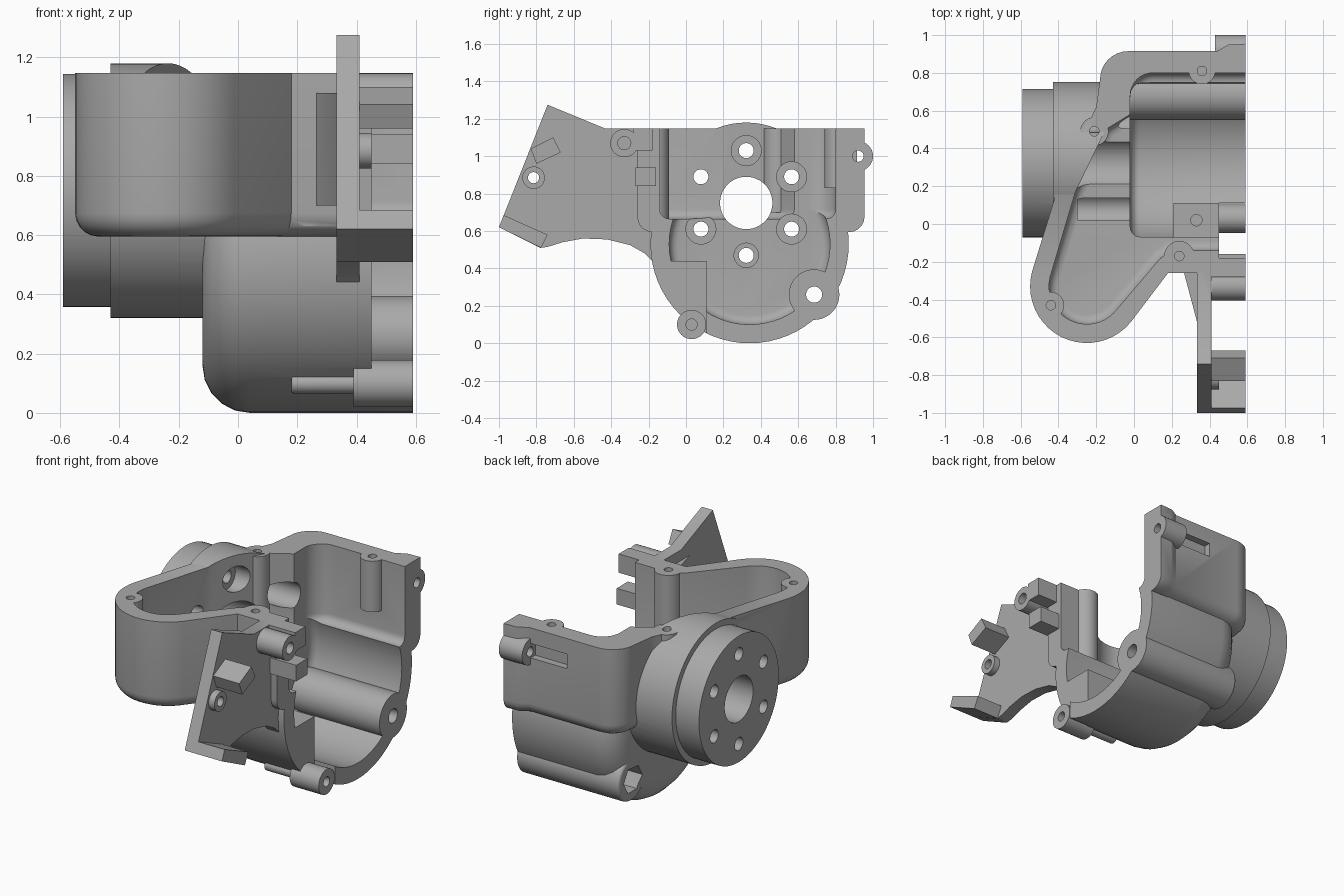
import bpy, bmesh
from math import sin, cos, radians
from mathutils import Vector

if "Cube" in bpy.data.objects:
    bpy.data.objects.remove(bpy.data.objects["Cube"])

grey = bpy.data.materials.new("cast_grey")
grey.use_nodes = True
colour = (0.4, 0.4, 0.4, 1)
grey.diffuse_color = colour
grey.node_tree.nodes["Principled BSDF"].inputs["Base Color"].default_value = colour


def arc(cx, cy, r, start, end, n=12):
    angles = [radians(start + (end - start) * i / n) for i in range(n + 1)]
    return [(cx + r * cos(a), cy + r * sin(a)) for a in angles]


def prism(name, axis, pts, lo, hi, bevel=0.0):
    """Extrude a profile along x (points y, z) or z (points x, y); bevel rounds the low cap."""
    bm = bmesh.new()

    def place(p, t):
        return Vector((t, *p)) if axis == "x" else Vector((*p, t))
    low = [bm.verts.new(place(p, lo)) for p in pts]
    high = [bm.verts.new(place(p, hi)) for p in pts]
    cap = bm.faces.new(low)
    bm.faces.new(high[::-1])
    for i in range(len(pts)):
        j = (i + 1) % len(pts)
        bm.faces.new((low[i], high[i], high[j], low[j]))
    bmesh.ops.recalc_face_normals(bm, faces=bm.faces)
    if bevel:
        bmesh.ops.bevel(bm, geom=list(cap.edges), offset=bevel, segments=5,
                        profile=0.5, affect="EDGES", clamp_overlap=False)
    mesh = bpy.data.meshes.new(name)
    bm.to_mesh(mesh)
    bm.free()
    ob = bpy.data.objects.new(name, mesh)
    bpy.context.scene.collection.objects.link(ob)
    mesh.materials.append(grey)
    return ob


def rod(name, axis, a, b, r, lo, hi, bevel=0.0, sides=48):
    return prism(name, axis, arc(a, b, r, 0, 360, sides)[:-1], lo, hi, bevel)


def box(name, x, y, z):
    return prism(name, "x", [(y[0], z[0]), (y[1], z[0]), (y[1], z[1]), (y[0], z[1])], *x)


def combine(target, op, *tools):
    bpy.context.view_layer.objects.active = target
    for tool in tools:
        mod = target.modifiers.new("shape", "BOOLEAN")
        mod.operation, mod.solver, mod.object = op, "EXACT", tool
        bpy.ops.object.modifier_apply(modifier=mod.name)
        bpy.data.objects.remove(tool)


RIM = 1.147
OPEN = 0.59
PAST = 0.7
FY, FZ = 0.322, 0.75       # flange centre
BY, BZ = 0.34, 0.53        # bowl centre

# Upper box with the side pocket, lower bowl, stepped flange
outer = ([(PAST, -0.26), (0.18, -0.26)] + arc(-0.25, -0.33, 0.3, -38, -195, 20)
         + [(-0.41, 0.17), (-0.2, 0.62)] + arc(-0.03, 0.765, 0.15, 180, 90, 8)
         + [(0.44, 0.915), (0.5, 0.95), (PAST, 0.96)])
housing = prism("gearbox_housing", "z", outer, 0.595, RIM, 0.08)
combine(housing, "UNION",
        rod("bowl", "x", BY, BZ, 0.53, -0.12, PAST, 0.16, 64),
        rod("flange", "x", FY, FZ, 0.43, -0.43, -0.05, 0, 64),
        rod("flange_face", "x", FY, FZ, 0.393, -0.59, -0.3, 0, 64))

# Hollow interior and the open corner at the front
inner = ([(0.8, -0.14), (0.2, -0.14), (0.14, -0.18)]
         + arc(-0.25, -0.33, 0.2, -38, -195, 20)
         + [(-0.31, 0.17), (-0.15, 0.5), (-0.02, 0.58)]
         + arc(0.1, 0.68, 0.12, 180, 90, 8) + [(0.8, 0.8)])
combine(housing, "DIFFERENCE",
        prism("pocket_cavity", "z", inner, 0.665, 1.4, 0.05),
        rod("bowl_cavity", "x", BY, BZ, 0.43, -0.02, 0.8, 0.05, 64),
        box("front_opening", (0.45, 0.9), (-0.6, 0.11), (-0.2, 1.4)))

# Screw posts, bolt tube, ear, lower boss and inner block
posts = [(-0.44, -0.43, 0.07, 0.63), (0.24, -0.17, 0.08, 0.63),
         (-0.21, 0.49, 0.075, 0.7), (0.36, 0.81, 0.07, 0.83)]
combine(housing, "UNION",
        *[rod("post", "z", x, y, r, z, RIM) for x, y, r, z in posts],
        rod("bolt_tube", "x", 0.685, 0.26, 0.135, -0.11, PAST, 0.02),
        rod("ear", "x", 0.92, 1.0, 0.08, 0.43, PAST),
        rod("lower_boss", "x", 0.03, 0.1, 0.078, 0.39, PAST),
        rod("lower_pin", "x", 0.03, 0.1, 0.035, 0.18, 0.42, 0.01),
        prism("inner_block", "x", [(-0.13, 0.44), (0.11, 0.44), (0.11, 0.08),
                                   (0, 0.14), (-0.13, 0.3)], 0.21, 0.45))

# Flange bore and six counterbored bolt holes
holes = [rod("bore", "x", FY, FZ, 0.14, -PAST, 0.1)]
for i in range(6):
    y, z = arc(FY, FZ, 0.28, 30 + 60 * i, 0, 1)[0]
    holes.append(rod("bolt_hole", "x", y, z, 0.04, -PAST, 0.1))
    r = 0.065 if i == 4 else 0.08
    holes.append(rod("counterbore", "x", y, z, r, -0.3, 0.05))

# Rim screw holes, tube bore with hexagonal nut seat, ear slot, open-side trim
holes += [rod("screw_hole", "z", x, y, 0.025, 0.9, 1.3, 0, 24) for x, y, r, z in posts]
holes += [rod("tube_bore", "x", 0.685, 0.26, 0.043, -0.3, 0.8),
          rod("nut_seat", "x", 0.685, 0.26, 0.085, -0.3, 0.0, 0, 6),
          rod("ear_bore", "x", 0.92, 1.0, 0.03, 0.3, 0.8, 0, 24),
          rod("boss_bore", "x", 0.03, 0.1, 0.03, 0.25, 0.8, 0, 24),
          rod("block_hole", "z", 0.33, 0.02, 0.03, 0.34, 0.5, 0, 24),
          box("ear_slot", (0.18, 0.43), (0.87, 1.1), (0.96, 1.05)),
          box("side_trim", (OPEN, 1), (-2, 2), (-1, 2))]
combine(housing, "DIFFERENCE", *holes)

# Front mounting bracket with gusset, clips and bosses
plate = [(-0.74, 1.275), (-0.43, RIM), (-0.16, RIM), (-0.14, 0.6), (-0.16, 0.42),
         (-0.22, 0.48), (-0.3, 0.525), (-0.42, 0.555), (-0.55, 0.56),
         (-0.66, 0.54), (-0.74, 0.515), (-0.78, 0.51), (-1, 0.62)]
bracket = prism("mounting_bracket", "x", plate, 0.333, 0.41)
lower_clip = [(-1, 0.62), (-0.975, 0.685), (-0.74, 0.58), (-0.775, 0.51)]
upper_clip = [(-0.71, 1.1), (-0.67, 1.02), (-0.8, 0.96), (-0.83, 1.04)]
gusset = [(0.26, -0.24), (0.35, -0.24), (0.35, -0.58)]
combine(bracket, "UNION",
        prism("lower_clip", "x", lower_clip, 0.38, OPEN),
        prism("upper_clip", "x", upper_clip, 0.38, OPEN),
        prism("gusset", "z", gusset, 0.7, 1.08),
        rod("upper_boss", "x", -0.33, 1.07, 0.075, 0.36, OPEN),
        rod("small_boss", "x", -0.815, 0.885, 0.06, 0.36, 0.45),
        box("catch", (0.38, OPEN), (-0.27, -0.16), (0.84, 0.94)),
        box("top_catch", (0.38, OPEN), (-0.28, -0.18), (1.03, RIM)))
combine(bracket, "DIFFERENCE",
        rod("upper_hole", "x", -0.33, 1.07, 0.035, 0.45, 0.8, 0, 24),
        rod("small_hole", "x", -0.815, 0.885, 0.03, 0.2, 0.8, 0, 24))

# Smooth round surfaces, crisp edges
for ob in (housing, bracket):
    bpy.ops.object.select_all(action="DESELECT")
    ob.select_set(True)
    bpy.context.view_layer.objects.active = ob
    bpy.ops.object.shade_smooth_by_angle(angle=radians(30))
